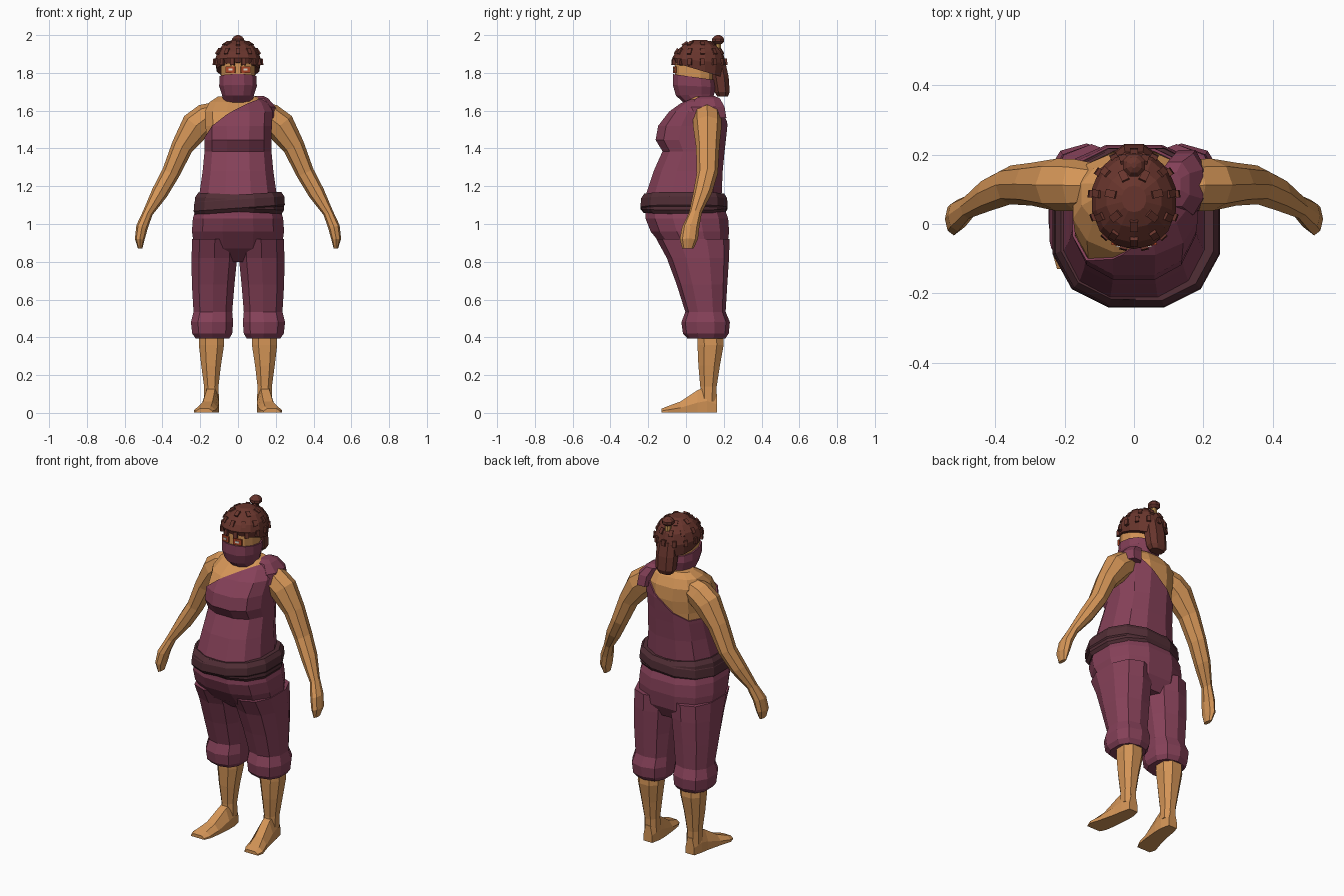
import bpy, bmesh, math
from mathutils import Vector, Matrix

if "Cube" in bpy.data.objects:
    bpy.data.objects.remove(bpy.data.objects["Cube"])


def material(name, rgb):
    m = bpy.data.materials.new(name)
    m.diffuse_color = (*rgb, 1)
    m.use_nodes = True
    m.node_tree.nodes["Principled BSDF"].inputs["Base Color"].default_value = m.diffuse_color
    return m


CLOTH = material("plum cloth", (0.235, 0.052, 0.098))
SASH = material("dark sash", (0.082, 0.027, 0.036))
SKIN = material("skin", (0.66, 0.30, 0.095))
HAIR = material("auburn hair", (0.14, 0.036, 0.026))
PAINT = material("eye paint", (0.42, 0.06, 0.02))
EYE = material("eye white", (0.75, 0.68, 0.6))
TIE = material("hair tie", (0.50, 0.27, 0.08))


def finish(name, bm, mat, mirror=False):
    bmesh.ops.recalc_face_normals(bm, faces=bm.faces)
    me = bpy.data.meshes.new(name)
    bm.to_mesh(me)
    bm.free()
    me.materials.append(mat)
    ob = bpy.data.objects.new(name, me)
    bpy.context.collection.objects.link(ob)
    if mirror:
        ob.modifiers.new("Mirror", 'MIRROR')
    return ob


def ring(z, x0, x1, y0, y1, n=12, e=2.4, tx=0, ty=0):
    """Rounded-box outline inside the given bounds, optionally tilted."""
    cx, cy, rx, ry = (x0 + x1) / 2, (y0 + y1) / 2, (x1 - x0) / 2, (y1 - y0) / 2
    pts = []
    for i in range(n):
        a = 2 * math.pi * (i + 0.5) / n
        c, s = math.cos(a), math.sin(a)
        k = math.cos(math.pi / n) ** 0.7
        x = math.copysign(abs(c) ** (2 / e), c) * rx / k
        y = math.copysign(abs(s) ** (2 / e), s) * ry / k
        pts.append(Vector((cx + x, cy + y, z + tx * x + ty * y)))
    return pts


def loft(rings, cap=True):
    bm = bmesh.new()
    vs = [[bm.verts.new(p) for p in r] for r in rings]
    n = len(vs[0])
    for a, b in zip(vs, vs[1:]):
        for i in range(n):
            bm.faces.new((a[i], a[(i + 1) % n], b[(i + 1) % n], b[i]))
    if cap:
        bm.faces.new(vs[0])
        bm.faces.new(vs[-1])
    return bm


def box(bm, loc, size, rot=Matrix()):
    mat = Matrix.Translation(loc) @ rot.to_4x4() @ Matrix.Diagonal((*size, 1))
    bmesh.ops.create_cube(bm, size=1, matrix=mat)


# Torso: z, half width, front, back
TORSO = [(1.04, .225, -.215, .20), (1.16, .205, -.212, .19), (1.28, .188, -.172, .195),
         (1.385, .178, -.125, .205), (1.445, .178, -.162, .212), (1.52, .18, -.148, .22),
         (1.595, .185, -.09, .215), (1.645, .16, -.02, .19), (1.675, .115, .03, .165)]


def torso(grow):
    return loft([ring(z, -w - grow, w + grow, f - grow, b + grow) for z, w, f, b in TORSO])


finish("chest", torso(-.008), SKIN)

# One-shoulder tunic, cut along a slanted neckline
bm = torso(0)
bmesh.ops.bisect_plane(bm, geom=bm.verts[:] + bm.edges[:] + bm.faces[:], dist=1e-5,
                       plane_co=(0, 0, 1.585), plane_no=(-.8, .42, 1), clear_outer=True)
tunic = finish("tunic", bm, CLOTH)
thick = tunic.modifiers.new("Solidify", 'SOLIDIFY')
thick.thickness = .008

# Shoulder flap over the covered arm
finish("shoulder_flap", loft([
    ring(1.56, .10, .205, .02, .215, 8), ring(1.62, .09, .20, .025, .205, 8),
    ring(1.665, .075, .16, .05, .18, 8), ring(1.678, .09, .135, .08, .15, 8)]), CLOTH)

# Sash: two crossing wraps
for name, tilt, g in (("sash_wrap_upper", .07, .004), ("sash_wrap_lower", -.05, 0)):
    finish(name, loft([
        ring(1.065, -.222 - g, .232 + g, -.222 - g, .205 + g, tx=tilt),
        ring(1.085, -.232 - g, .245 + g, -.238 - g, .217 + g, tx=tilt),
        ring(1.13, -.228 - g, .242 + g, -.235 - g, .215 + g, tx=tilt),
        ring(1.155, -.212 - g, .226 + g, -.218 - g, .20 + g, tx=tilt)]), SASH)

# Trousers: pelvis and gathered legs
finish("trouser_seat", loft([ring(z, -w, w, f, b) for z, w, f, b in (
    (.80, .17, -.03, .18), (.87, .232, -.115, .218), (.96, .245, -.188, .229),
    (1.03, .24, -.216, .224), (1.08, .225, -.212, .205))]), CLOTH)
finish("trouser_leg", loft([ring(*r, n=10) for r in (
    (.395, .045, .225, .01, .205), (.42, .03, .243, -.012, .222), (.48, .025, .25, -.02, .228),
    (.535, .03, .236, 0, .206), (.68, .018, .245, -.045, .214), (.82, .004, .247, -.096, .222),
    (.92, .002, .243, -.15, .224))]), CLOTH, True)

# Shins and feet
finish("shin", loft([ring(*r, n=8) for r in (
    (.06, .10, .18, .075, .16), (.14, .103, .18, .075, .163), (.25, .09, .195, .065, .18),
    (.36, .073, .208, .06, .2), (.44, .075, .205, .06, .195))]), SKIN, True)
foot = []
for y, x0, x1, top, w in ((.163, .112, .168, .10, .8), (.11, .10, .182, .14, .8), (.06, .10, .19, .12, .7),
                          (-.03, .108, .212, .06, .7), (-.095, .118, .232, .036, .8), (-.13, .135, .222, .022, .85)):
    c, h = (x0 + x1) / 2, (x1 - x0) / 2
    foot.append([Vector(p) for p in ((x0, y, .003), (x1, y, .003), (x1, y, top * .45),
                                     (c + h * w * .7, y, top), (c - h * w * .7, y, top), (x0, y, top * .45))])
finish("foot", loft(foot), SKIN, True)

# Arms: centre, in-plane radius, depth radius
ARM = [(.09, .11, 1.59, .06, .06), (.17, .112, 1.56, .075, .075), (.222, .113, 1.52, .078, .076),
       (.295, .115, 1.41, .056, .062), (.356, .113, 1.27, .046, .056), (.415, .088, 1.165, .042, .05),
       (.477, .05, 1.06, .026, .034), (.508, .025, .985, .03, .046), (.52, .015, .92, .025, .048),
       (.518, .01, .87, .011, .03)]
arm = []
for i, (x, y, z, r, d) in enumerate(ARM):
    a, b = ARM[max(i - 1, 0)], ARM[min(i + 1, len(ARM) - 1)]
    t = Vector((b[0] - a[0], 0, b[2] - a[2])).normalized()
    u = Vector((-t.z, 0, t.x))
    arm.append([Vector((x, y, z)) + u * r * math.cos(k * math.pi / 4) * 1.04
                + Vector((0, d * math.sin(k * math.pi / 4), 0)) for k in range(8)])
finish("arm", loft(arm), SKIN, True)

# Head, mask and eyes
finish("head", loft([ring(z, -w, w, f, b) for z, w, f, b in (
    (1.62, .065, .01, .14), (1.70, .08, -.04, .14), (1.78, .09, -.06, .145),
    (1.86, .092, -.06, .15), (1.92, .08, -.03, .14))]), SKIN)
finish("face_mask", loft([
    ring(1.645, -.075, .075, -.005, .14, ty=.15), ring(1.685, -.085, .085, -.054, .15, ty=.05),
    ring(1.73, -.1, .1, -.07, .157, ty=-.05), ring(1.778, -.098, .098, -.068, .152, ty=-.14)]), CLOTH)
for name, mat, size, y in (("eye_paint", PAINT, (.052, .008, .036), -.06), ("eye", EYE, (.022, .008, .011), -.0635)):
    bm = bmesh.new()
    box(bm, (.04, y, 1.817), size, Matrix.Rotation(.18, 3, 'Z'))
    finish(name, bm, mat, True)

# Hair cap, nape bundle and topknot
finish("hair_cap", loft([
    ring(1.815, -.113, .113, -.06, .198, 14, 2.1, ty=-.3), ring(1.865, -.122, .122, -.07, .208, 14, 2.1, ty=-.1),
    ring(1.912, -.11, .11, -.052, .192, 14, 2.1), ring(1.95, -.08, .08, -.01, .155, 14, 2.1),
    ring(1.973, -.035, .035, .035, .11, 14, 2.1)]), HAIR)
finish("nape_hair", loft([ring(*r, n=8) for r in (
    (1.675, -.04, .04, .165, .222), (1.70, -.056, .056, .15, .232), (1.78, -.06, .06, .135, .226),
    (1.86, -.055, .055, .12, .208))]), HAIR)
finish("topknot_tie", loft([ring(z, -r, r, .168 - r, .168 + r, 8, 2) for z, r in (
    (1.91, .02), (1.945, .017), (1.965, .016))]), TIE)
finish("topknot", loft([ring(z, -r, r, .17 - r, .17 + r, 8, 2) for z, r in (
    (1.952, .02), (1.965, .033), (1.98, .033), (1.993, .022), (2.0, .008))]), HAIR)

# Raised hair knots in rows around the cap
bm = bmesh.new()
for elev, count in ((6, 13), (32, 11), (58, 7)):
    for i in range(count):
        a, e = 2 * math.pi * (i + .25) / count, math.radians(elev)
        d = Vector((math.cos(e) * math.cos(a), math.cos(e) * math.sin(a), math.sin(e)))
        p = Vector((d.x * .121, .07 + d.y * .137, 1.845 + d.z * .124))
        box(bm, p, (.022, .034, .024), d.to_track_quat('Z', 'Y').to_matrix())
finish("hair_knots", bm, HAIR)
